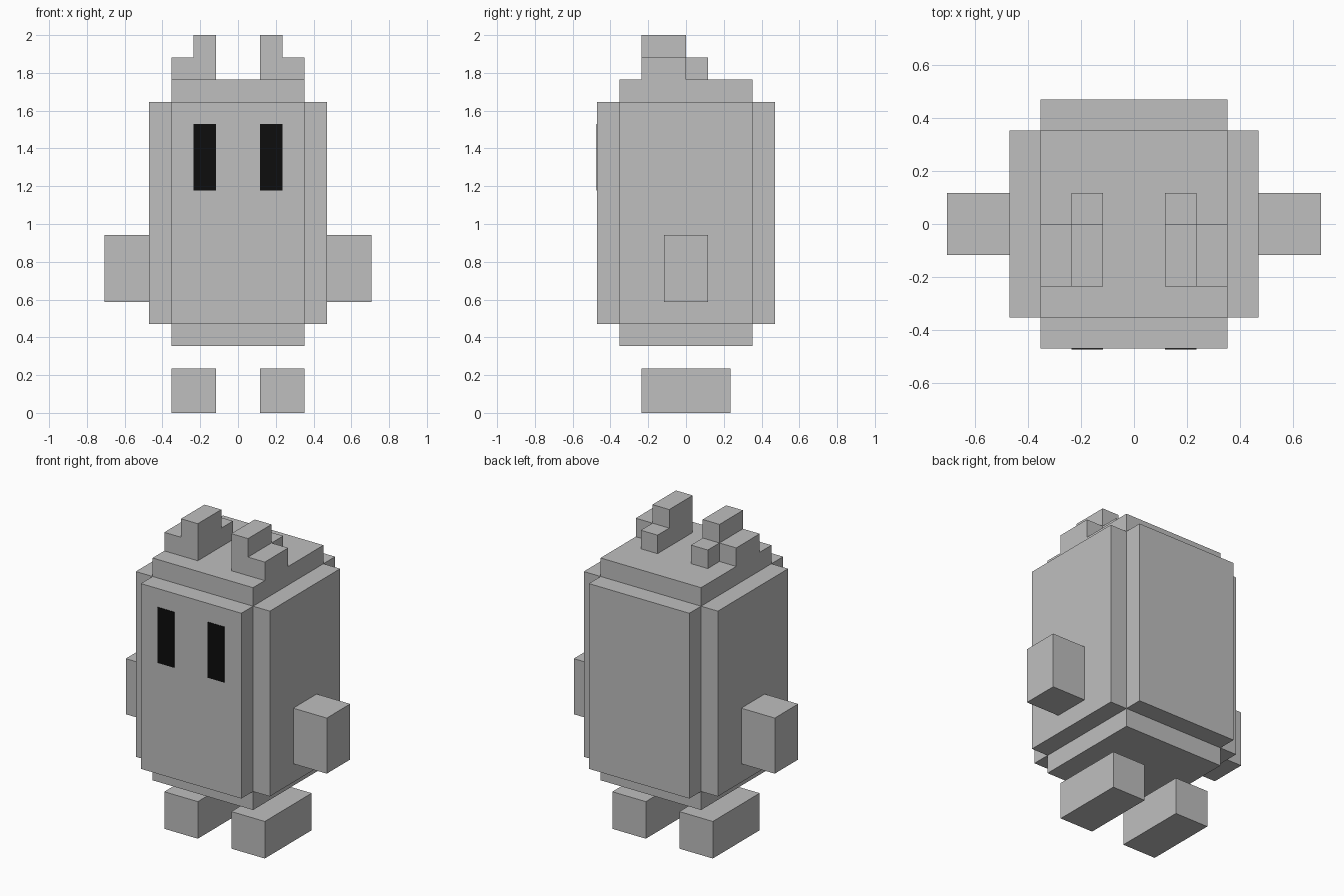
import bpy
import bmesh
from mathutils import Vector

if "Cube" in bpy.data.objects:
    bpy.data.objects.remove(bpy.data.objects["Cube"])

U = 2 / 17  # one block; the figure is 17 blocks tall


def material(name, value):
    mat = bpy.data.materials.new(name)
    mat.diffuse_color = (value, value, value, 1)
    mat.use_nodes = True
    mat.node_tree.nodes["Principled BSDF"].inputs["Base Color"].default_value = mat.diffuse_color
    return mat


GREY = material("light_grey", 0.52)
BLACK = material("black", 0.004)


def block(name, lo, hi, mat=GREY, grow=()):
    """Box between two corners (in blocks); faces along 'grow' are pulled out one block."""
    lo, hi = Vector(lo), Vector(hi)
    bm = bmesh.new()
    bmesh.ops.create_cube(bm, size=1)
    for v in bm.verts:
        v.co = Vector((a + b) / 2 + c * abs(b - a) for a, b, c in zip(lo, hi, v.co))
    bm.normal_update()
    dirs = [Vector(d) for d in grow]
    faces = [f for f in bm.faces if any(f.normal.dot(d) > 0.9 for d in dirs)]
    if faces:
        for f in bmesh.ops.extrude_discrete_faces(bm, faces=faces)["faces"]:
            f.normal_update()
            bmesh.ops.translate(bm, verts=f.verts[:], vec=f.normal.copy())
    bmesh.ops.recalc_face_normals(bm, faces=bm.faces[:])
    bmesh.ops.scale(bm, vec=(U, U, U), verts=bm.verts[:])
    mesh = bpy.data.meshes.new(name)
    bm.to_mesh(mesh)
    bm.free()
    mesh.materials.append(mat)
    obj = bpy.data.objects.new(name, mesh)
    bpy.context.collection.objects.link(obj)
    return obj


# Body: a core with a raised slab on all six sides
ALL_SIDES = [(1, 0, 0), (-1, 0, 0), (0, 1, 0), (0, -1, 0), (0, 0, 1), (0, 0, -1)]
block("body", (-3, -3, 4), (3, 3, 14), grow=ALL_SIDES)

# Paired parts
for side, label in ((-1, "left"), (1, "right")):
    s = side
    block(label + "_arm", (4 * s, -1, 5), (6 * s, 1, 8))
    block(label + "_foot", (1 * s, -2, 0), (3 * s, 2, 2))
    # Ear: stepped up, outwards and backwards
    block(label + "_ear", (1 * s, -2, 15), (2 * s, 0, 16),
          grow=[(s, 0, 0), (0, 1, 0), (0, 0, 1)])
    # Eye: thin plate on the front slab
    block(label + "_eye", (1 * s, -4.03, 10), (2 * s, -4, 13), BLACK)
